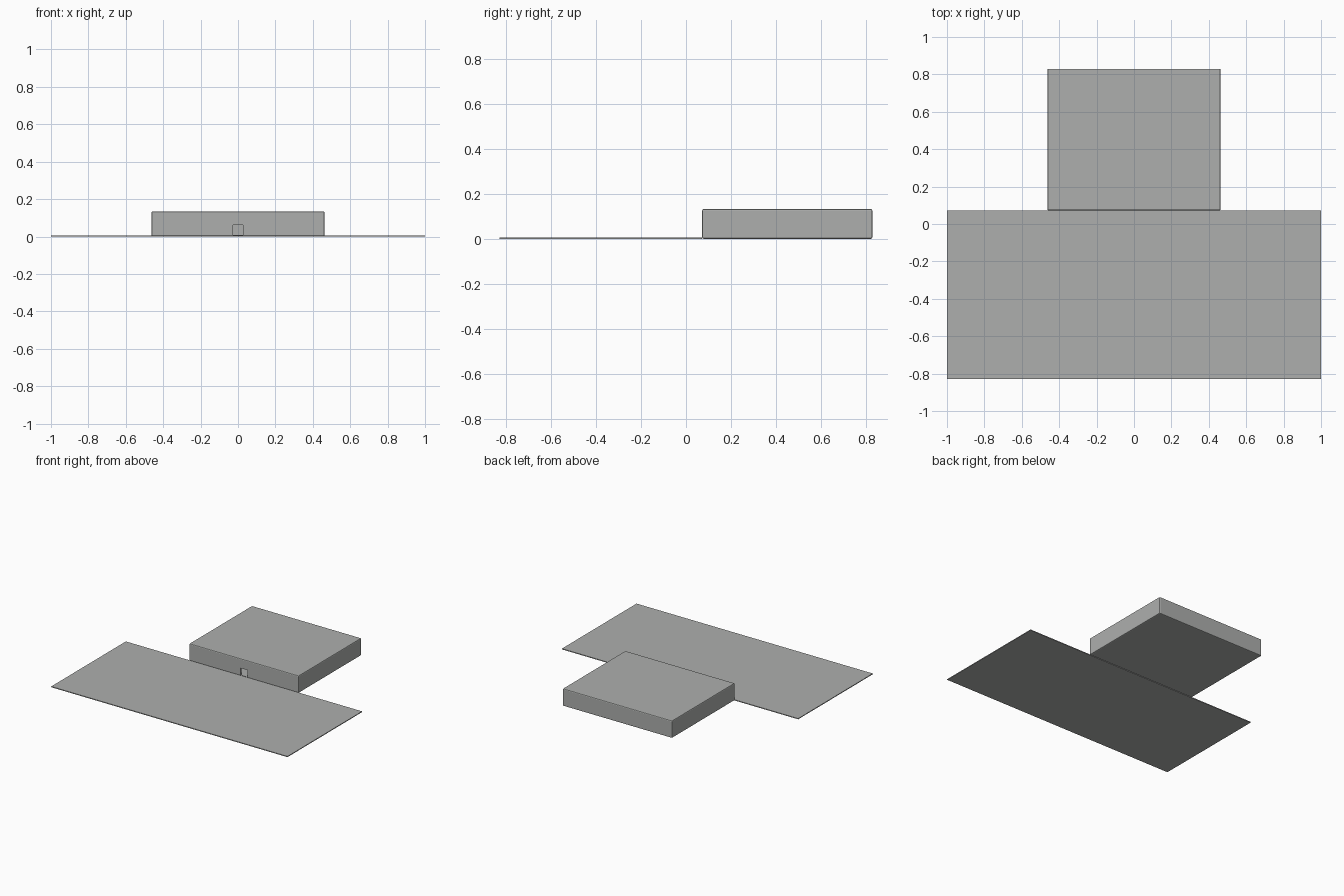
import bpy

if "Cube" in bpy.data.objects:
    bpy.data.objects.remove(bpy.data.objects["Cube"])

grey = bpy.data.materials.new("concrete grey")
grey.diffuse_color = (0.42, 0.43, 0.42, 1)
grey.use_nodes = True
grey.node_tree.nodes["Principled BSDF"].inputs["Base Color"].default_value = grey.diffuse_color


def box(name, lo, hi):
    """Axis-aligned block between two corners."""
    centre = [(a + b) / 2 for a, b in zip(lo, hi)]
    bpy.ops.mesh.primitive_cube_add(size=1, location=centre)
    ob = bpy.context.object
    ob.name = name
    ob.scale = [b - a for a, b in zip(lo, hi)]
    bpy.ops.object.transform_apply(location=False, rotation=False, scale=True)
    ob.data.materials.append(grey)
    return ob


def cut(target, name, lo, hi):
    """Subtract a hidden block from the target."""
    cutter = box(name, lo, hi)
    cutter.hide_render = True
    cutter.hide_viewport = True
    mod = target.modifiers.new(name, 'BOOLEAN')
    mod.operation = 'DIFFERENCE'
    mod.solver = 'EXACT'
    mod.object = cutter


# Thin forecourt slab
box("ground_slab", (-1, -0.83, 0), (1, 0.072, 0.006))

# Low hollow building with softened edges
hall = box("building_shell", (-0.463, 0.072, 0.001), (0.463, 0.83, 0.134))
bevel = hall.modifiers.new("edge_bevel", 'BEVEL')
bevel.width = 0.007
bevel.segments = 2

# Interior room and small square front doorway
cut(hall, "room_cutter", (-0.45, 0.085, 0.008), (0.45, 0.817, 0.121))
cut(hall, "doorway_cutter", (-0.028, 0.05, 0.0081), (0.028, 0.12, 0.062))
